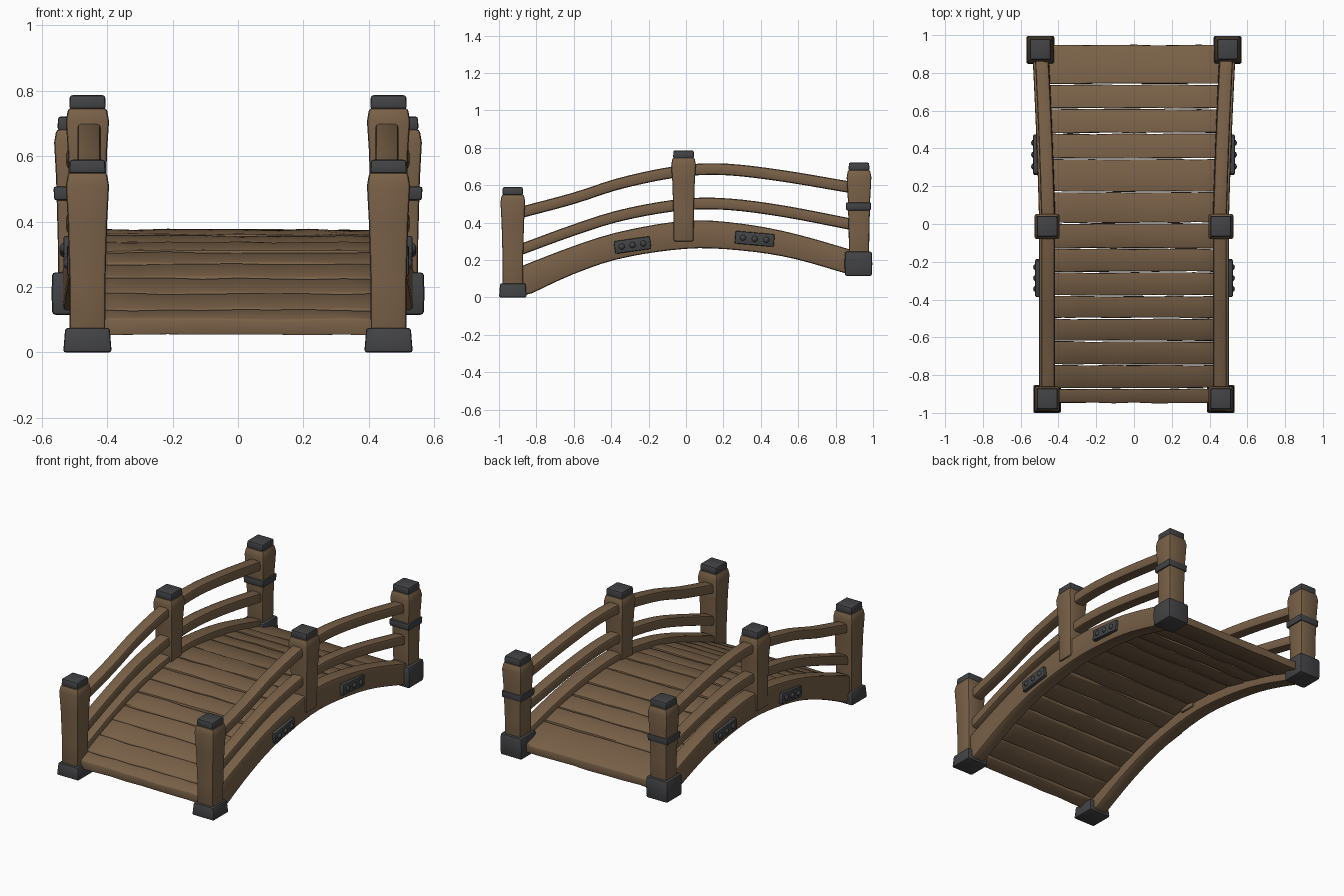
import bpy, bmesh, math, random
from mathutils import Vector, Matrix

random.seed(4)
if "Cube" in bpy.data.objects:
    bpy.data.objects.remove(bpy.data.objects["Cube"], do_unlink=True)


def material(name, rgb):
    m = bpy.data.materials.new(name)
    m.use_nodes = True
    m.diffuse_color = (*rgb, 1)
    m.node_tree.nodes["Principled BSDF"].inputs["Base Color"].default_value = (*rgb, 1)
    return m


WOOD = material("brown wood", (0.19, 0.118, 0.064))
IRON = material("dark iron", (0.055, 0.056, 0.06))


def finish(name, bm, mat, bevel=0.0):
    """Bevel the hard edges, then shade smooth with sharp corners kept."""
    bmesh.ops.recalc_face_normals(bm, faces=bm.faces)
    if bevel:
        hard = [e for e in bm.edges if e.calc_face_angle(0) > math.radians(40)]
        bmesh.ops.bevel(bm, geom=hard, offset=bevel, segments=2, profile=0.5,
                        affect='EDGES', clamp_overlap=True)
    me = bpy.data.meshes.new(name)
    bm.to_mesh(me)
    bm.free()
    me.materials.append(mat)
    me.shade_smooth()
    me.set_sharp_from_angle(angle=math.radians(35))
    ob = bpy.data.objects.new(name, me)
    bpy.context.collection.objects.link(ob)
    return ob


def loft(name, rings, mat, bevel):
    """Skin a row of four-point rings and close both ends."""
    bm = bmesh.new()
    rows = [[bm.verts.new(p) for p in ring] for ring in rings]
    for a, b in zip(rows, rows[1:]):
        for i in range(4):
            j = (i + 1) % 4
            bm.faces.new((a[i], a[j], b[j], b[i]))
    bm.faces.new(rows[0])
    bm.faces.new(rows[-1])
    return finish(name, bm, mat, bevel)


def column(name, x, y, levels, mat, bevel):
    """Square upright from (height, half width) levels."""
    rings = [[(x + a * h, y + b * h, z) for a, b in ((-1, -1), (1, -1), (1, 1), (-1, 1))]
             for z, h in levels]
    return loft(name, rings, mat, bevel)


def smooth(keys, t):
    """Smooth curve through (position, value) keys."""
    n = len(keys)
    i = max(k for k in range(n - 1) if k == 0 or keys[k][0] <= t)

    def slope(k):
        a, b = keys[max(k - 1, 0)], keys[min(k + 1, n - 1)]
        return (b[1] - a[1]) / (b[0] - a[0])
    (t0, v0), (t1, v1) = keys[i], keys[i + 1]
    d = t1 - t0
    u = (t - t0) / d
    return ((2 * u**3 - 3 * u**2 + 1) * v0 + (u**3 - 2 * u**2 + u) * d * slope(i)
            + (3 * u**2 - 2 * u**3) * v1 + (u**3 - u**2) * d * slope(i + 1))


def spread(y):
    """The sides flare outward towards the back."""
    return 0.036 * (max(0, y) / 0.93) ** 1.3


BEAM_TOP = [(-0.95, 0.14), (-0.6, 0.275), (-0.35, 0.352), (0, 0.41),
            (0.25, 0.4), (0.55, 0.348), (0.95, 0.235)]
BEAM_LOW = [(-0.86, 0.005), (-0.6, 0.125), (-0.35, 0.208), (0, 0.26),
            (0.25, 0.255), (0.55, 0.213), (0.9, 0.115)]
TOP_RAIL = [(-0.9, 0.45), (-0.6, 0.53), (-0.35, 0.61), (-0.03, 0.675),
            (0.2, 0.685), (0.5, 0.652), (0.9, 0.585)]
LOW_RAIL = [(-0.9, 0.25), (-0.6, 0.36), (-0.35, 0.438), (-0.03, 0.495),
            (0.2, 0.5), (0.5, 0.464), (0.9, 0.388)]


def beam(name, side, x, half, y0, y1, low, top, bevel, steps=24):
    """Curved timber running the length of one side."""
    rings = []
    for i in range(steps + 1):
        y = y0 + (y1 - y0) * i / steps
        c = side * (x + spread(y))
        lo, hi = max(low(y), 0.005), top(y)
        rings.append([(c - half, y, lo), (c + half, y, lo), (c + half, y, hi), (c - half, y, hi)])
    loft(name, rings, WOOD, bevel)


def post(name, side, y, foot, top):
    """Post that swells towards its head, with an iron cap."""
    x = side * (0.46 + spread(y))
    h = top - foot
    column(name, x, y, [(foot, 0.054), (foot + 0.35 * h, 0.055), (foot + 0.7 * h, 0.06),
                        (top - 0.045, 0.066), (top - 0.005, 0.059)], WOOD, 0.01)
    column(name + "_cap", x, y, [(top - 0.008, 0.056), (top + 0.034, 0.054)], IRON, 0.008)
    return x


def iron_plate(name, side, y, z, tilt, length):
    """Side plate with three round bolts."""
    x = side * (0.508 + spread(y))
    turn = Matrix.Translation((x, y, z)) @ Matrix.Rotation(math.radians(tilt), 4, 'X')
    bm = bmesh.new()
    bmesh.ops.create_cube(bm, size=1, matrix=turn @ Matrix.Diagonal((0.03, length, 0.068, 1)))
    finish(name, bm, IRON, 0.007)
    bm = bmesh.new()
    for k in (-1, 0, 1):
        spot = Matrix.Translation((side * 0.014, k * length * 0.3, 0))
        bmesh.ops.create_uvsphere(bm, u_segments=12, v_segments=8, radius=1,
                                  matrix=turn @ spot @ Matrix.Diagonal((0.012, 0.016, 0.016, 1)))
    finish(name + "_bolts", bm, IRON)


for side, label in ((1, "left"), (-1, "right")):
    # Arched side beam and the two handrails
    beam(label + "_side_beam", side, 0.46, 0.043, -0.9, 0.89,
         lambda y: smooth(BEAM_LOW, y), lambda y: smooth(BEAM_TOP, y), 0.012)
    for kind, keys in (("top_rail", TOP_RAIL), ("lower_rail", LOW_RAIL)):
        beam(f"{label}_{kind}", side, 0.455, 0.036, -0.9, 0.9,
             lambda y: smooth(keys, y) - 0.031, lambda y: smooth(keys, y) + 0.031, 0.014)

    # Posts with iron feet, caps and band
    x = post(label + "_front_post", side, -0.926, 0.03, 0.555)
    column(label + "_front_foot", x, -0.926, [(0, 0.074), (0.075, 0.068)], IRON, 0.008)
    post(label + "_middle_post", side, -0.013, 0.3, 0.752)
    x = post(label + "_back_post", side, 0.925, 0.16, 0.687)
    column(label + "_back_foot", x, 0.922, [(0.115, 0.072), (0.18, 0.074), (0.245, 0.072)], IRON, 0.01)
    column(label + "_back_band", x, 0.922, [(0.465, 0.066), (0.507, 0.068)], IRON, 0.007)

    # Plates on the outer faces of the beams
    iron_plate(label + "_front_plate", side, -0.286, 0.28, 8, 0.195)
    iron_plate(label + "_back_plate", side, 0.367, 0.313, -5, 0.21)

# Deck planks with slightly uneven edges
seams = [-0.95, -0.87, -0.745, -0.62, -0.5, -0.38, -0.255, -0.13,
         0.005, 0.17, 0.345, 0.48, 0.61, 0.74, 0.95]
for n, (y0, y1) in enumerate(zip(seams, seams[1:])):
    half = 0.43 + spread(y0)
    lift = random.uniform(-0.004, 0.003)
    rings = []
    for i in range(9):
        x = half * (i / 4 - 1)
        ring = []
        for y, drop in ((y0 + 0.003, 0.05), (y1 - 0.003, 0.05), (y1 - 0.003, 0), (y0 + 0.003, 0)):
            z = smooth(BEAM_TOP, y) - 0.037 + lift - drop
            ring.append((x, y + random.uniform(-0.003, 0.003), z + random.uniform(-0.003, 0.003)))
        rings.append(ring)
    loft(f"deck_plank_{n + 1}", rings, WOOD, 0.006)
